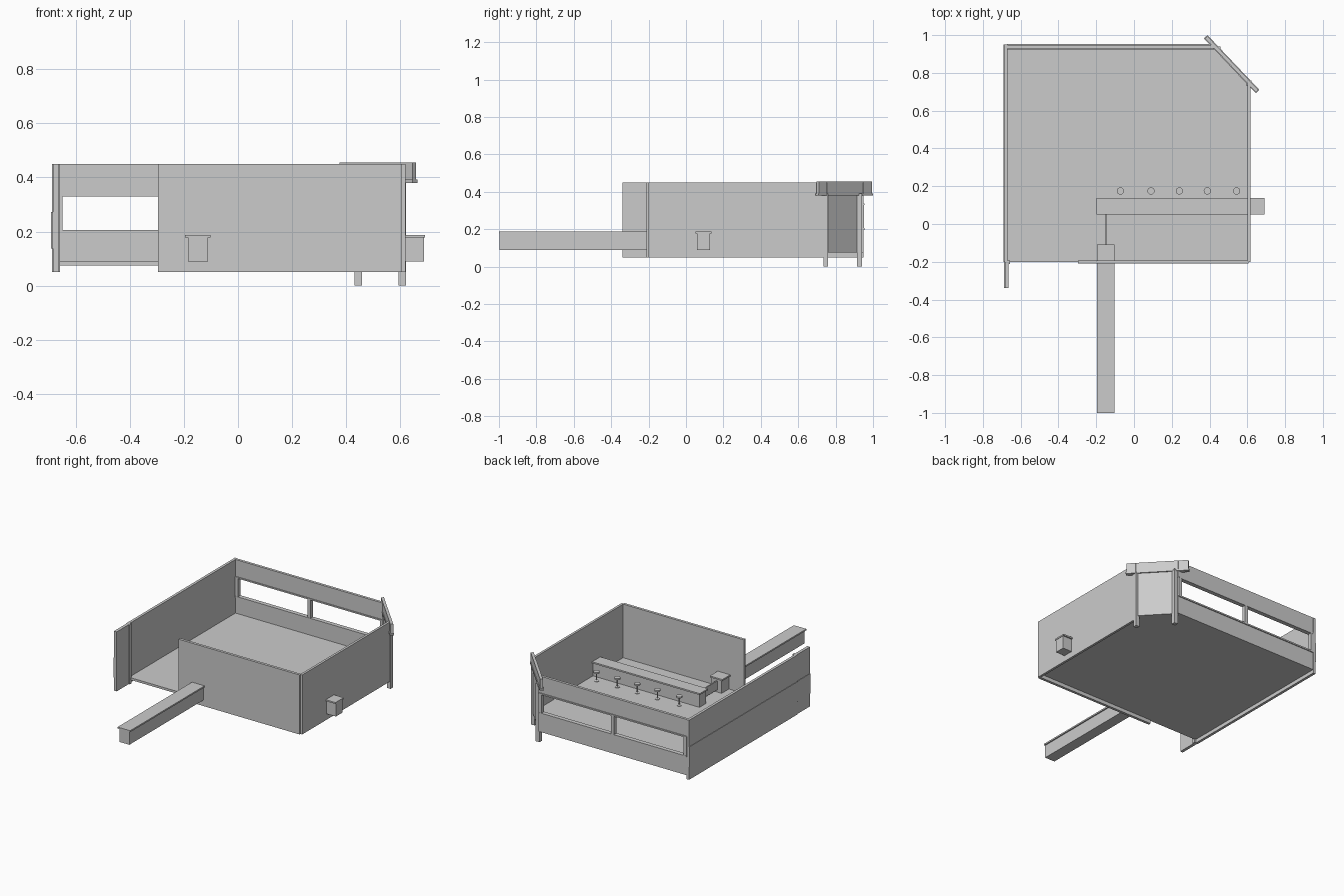
import bpy, bmesh, math
from mathutils import Vector

if "Cube" in bpy.data.objects:
    bpy.data.objects.remove(bpy.data.objects["Cube"])


def finish(name, bm):
    bmesh.ops.recalc_face_normals(bm, faces=bm.faces[:])
    me = bpy.data.meshes.new(name)
    bm.to_mesh(me)
    bm.free()
    ob = bpy.data.objects.new(name, me)
    bpy.context.collection.objects.link(ob)
    return ob


def box(name, x, y, z):
    bm = bmesh.new()
    bmesh.ops.create_cube(bm, size=1)
    for v in bm.verts:
        v.co = Vector([(r[0] + r[1]) / 2 + c * (r[1] - r[0]) for r, c in zip((x, y, z), v.co)])
    return finish(name, bm)


def angled_box(name, centre, length, depth, z, angle):
    ob = box(name, (-length / 2, length / 2), (-depth / 2, depth / 2), z)
    ob.location = (centre[0], centre[1], 0)
    ob.rotation_euler.z = angle
    return ob


def slab(name, outline, z0, z1, step):
    # extruded floor outline, scored into planks
    bm = bmesh.new()
    face = bm.faces.new([bm.verts.new((x, y, z0)) for x, y in outline])
    ext = bmesh.ops.extrude_face_region(bm, geom=[face])
    for v in ext['geom']:
        if isinstance(v, bmesh.types.BMVert):
            v.co.z = z1
    y = min(p[1] for p in outline) + step
    while y < max(p[1] for p in outline) - 0.01:
        bmesh.ops.bisect_plane(bm, geom=bm.verts[:] + bm.edges[:] + bm.faces[:],
                               plane_co=(0, y, 0), plane_no=(0, 1, 0))
        y += step
    return finish(name, bm)


def lathe(name, profile, x, y, sides=16):
    bm = bmesh.new()
    rings = []
    for r, z in profile:
        rings.append([bm.verts.new((x + r * math.cos(2 * math.pi * i / sides),
                                    y + r * math.sin(2 * math.pi * i / sides), z))
                      for i in range(sides)])
    for a, b in zip(rings, rings[1:]):
        for i in range(sides):
            j = (i + 1) % sides
            bm.faces.new((a[i], a[j], b[j], b[i]))
    bm.faces.new(rings[0])
    bm.faces.new(rings[-1])
    return finish(name, bm)


# floor in two sections, the rear one with a cut corner
slab("floor_front", [(-0.675, -0.2), (0.605, -0.2), (0.605, 0.13), (-0.675, 0.13)], 0.075, 0.09, 0.055)
slab("floor_rear", [(-0.675, 0.13), (0.605, 0.13), (0.605, 0.75), (0.435, 0.94), (-0.675, 0.94)],
     0.075, 0.09, 0.054)

# walls in three stacked bands
bands = {"lower": (0.05, 0.138), "middle": (0.138, 0.272), "upper": (0.272, 0.45)}
for label, z in bands.items():
    bump = 0.003 if label == "middle" else 0
    box("left_wall_" + label, (-0.688 - bump, -0.67), (-0.2, 0.95), z)
    box("left_wing_" + label, (-0.684 - bump, -0.664), (-0.34, -0.2), z)
    box("front_wall_" + label, (-0.296, 0.605), (-0.21, -0.192), z)
    box("right_wall_" + label, (0.602, 0.618), (-0.2, 0.755), z)
box("left_wall_post", (-0.67, -0.657), (-0.212, -0.192), (0.05, 0.45))

# back wall with window band
box("back_wall_lower", (-0.67, 0.435), (0.93, 0.948), (0.075, 0.2))
box("back_wall_upper", (-0.67, 0.435), (0.93, 0.948), (0.335, 0.45))
for name, x in (("left", -0.66), ("middle", -0.12), ("right", 0.42)):
    box("window_mullion_" + name, (x - 0.012, x + 0.012), (0.927, 0.953), (0.2, 0.335))
box("window_sill", (-0.67, 0.43), (0.925, 0.954), (0.196, 0.206))
box("window_head", (-0.67, 0.43), (0.925, 0.954), (0.329, 0.338))

# cut corner: door panel, header sign board and posts
ang = math.atan2(-0.19, 0.18)
angled_box("corner_door", (0.52, 0.842), 0.25, 0.012, (0.075, 0.45), ang)
angled_box("corner_header", (0.517, 0.846), 0.392, 0.018, (0.385, 0.455), ang)
angled_box("corner_header_lip", (0.517, 0.846), 0.40, 0.026, (0.38, 0.392), ang)
for i, (x, y) in enumerate(((0.445, 0.928), (0.607, 0.747))):
    box(f"corner_post_{i}", (x - 0.014, x + 0.014), (y - 0.013, y + 0.013), (0, 0.39))

# bar counters with overhanging tops
box("front_counter_body", (-0.185, -0.11), (-0.997, -0.115), (0.09, 0.178))
box("front_counter_top", (-0.195, -0.102), (-1.0, -0.108), (0.178, 0.188))
box("main_counter_body", (-0.19, 0.687), (0.058, 0.128), (0.09, 0.178))
box("main_counter_top", (-0.198, 0.69), (0.05, 0.137), (0.178, 0.188))
box("counter_gate", (-0.152, -0.144), (-0.115, 0.058), (0.105, 0.165))

# row of stools
for i, x in enumerate((-0.072, 0.09, 0.24, 0.388, 0.543)):
    lathe(f"stool_{i}", [(0.015, 0.09), (0.015, 0.093), (0.004, 0.096), (0.004, 0.143),
                         (0.019, 0.145), (0.019, 0.155)], x, 0.175)
